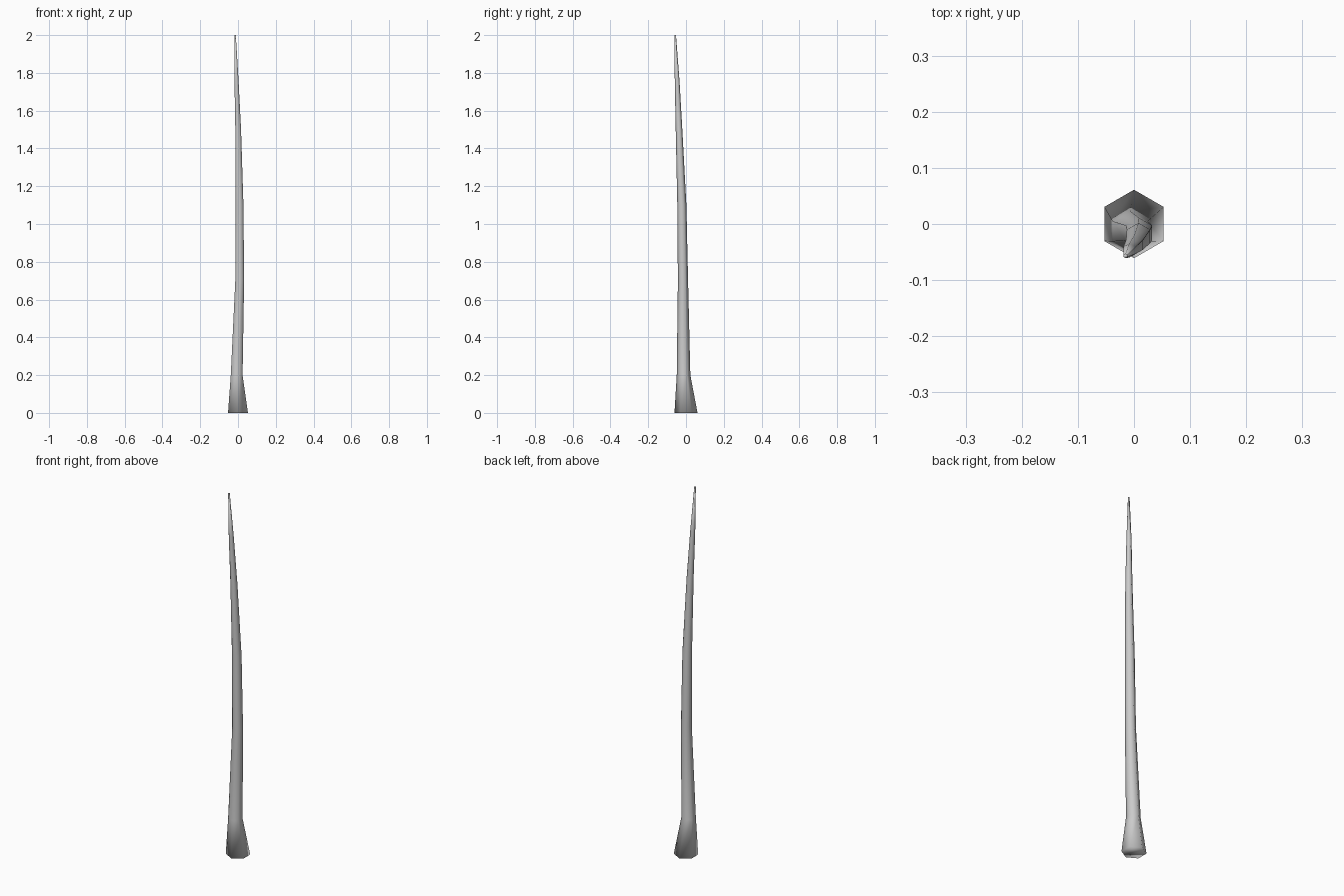
import bpy, bmesh
from math import cos, sin, pi

if "Cube" in bpy.data.objects:
    bpy.data.objects.remove(bpy.data.objects["Cube"])

# Ring stations of the tapering stalk: centre x, centre y, height, radius
rings = [
    (0.0, 0.0, 0.0, 0.061),
    (-0.007, -0.013, 0.2, 0.036),
    (0.009, -0.016, 0.7, 0.027),
    (0.008, -0.022, 1.1, 0.024),
    (0.001, -0.037, 1.5, 0.0175),
    (-0.008, -0.047, 1.76, 0.0125),
    (-0.015, -0.057, 2.0, 0.004),
]
SIDES = 6

# Loft six-sided rings, with corners pointing front and back
bm = bmesh.new()
loops = [[bm.verts.new((cx + r * cos(pi / 2 + 2 * pi * i / SIDES),
                        cy + r * sin(pi / 2 + 2 * pi * i / SIDES), z))
          for i in range(SIDES)] for cx, cy, z, r in rings]
for low, high in zip(loops, loops[1:]):
    for i in range(SIDES):
        j = (i + 1) % SIDES
        bm.faces.new((low[i], low[j], high[j], high[i]))

# End caps
bm.faces.new(loops[0][::-1])
bm.faces.new(loops[-1])
bmesh.ops.recalc_face_normals(bm, faces=bm.faces)

mesh = bpy.data.meshes.new("stalk")
bm.to_mesh(mesh)
bm.free()
stalk = bpy.data.objects.new("stalk", mesh)
bpy.context.collection.objects.link(stalk)

# Smooth sides
for p in mesh.polygons:
    p.use_smooth = True
